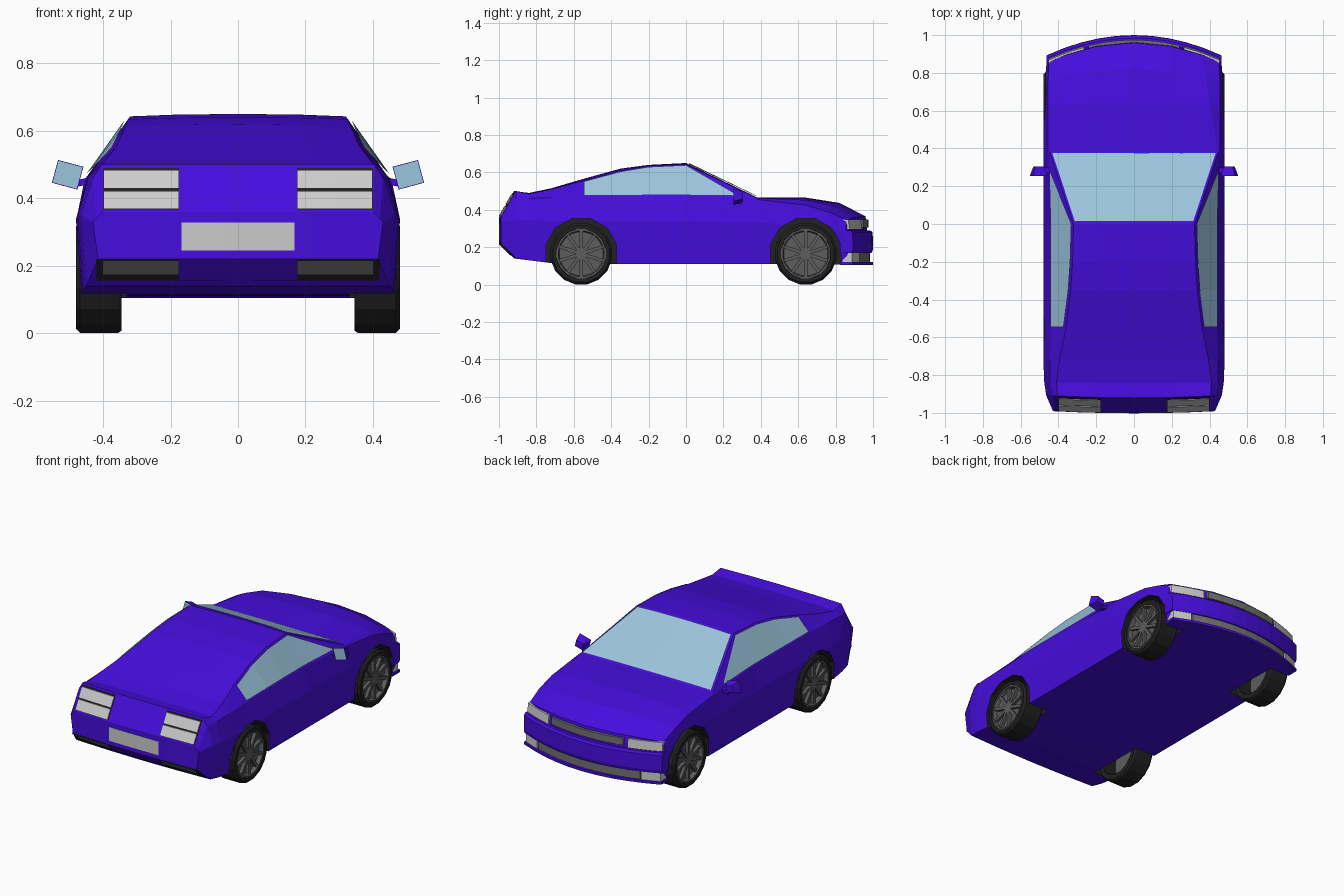
import bpy, bmesh, math
from mathutils import Matrix, Vector

if "Cube" in bpy.data.objects:
    bpy.data.objects.remove(bpy.data.objects["Cube"])


def material(name, r, g, b):
    m = bpy.data.materials.new(name)
    m.diffuse_color = (r, g, b, 1)
    m.use_nodes = True
    m.node_tree.nodes["Principled BSDF"].inputs["Base Color"].default_value = m.diffuse_color
    return m


PAINT = material("paint", 0.06, 0.004, 0.72)
GLASS = material("glass", 0.33, 0.56, 0.72)
BLACK = material("black", 0.015, 0.015, 0.015)
RIM = material("rim", 0.11, 0.11, 0.11)
MESH = material("grille_grey", 0.17, 0.17, 0.17)
LAMP = material("lamp", 0.55, 0.55, 0.55)


def make(name, verts, faces, mat):
    bm = bmesh.new()
    vs = [bm.verts.new(v) for v in verts]
    for f in faces:
        bm.faces.new([vs[i] for i in f])
    bmesh.ops.recalc_face_normals(bm, faces=bm.faces)
    return finish(name, bm, mat)


def finish(name, bm, mat):
    me = bpy.data.meshes.new(name)
    bm.to_mesh(me)
    bm.free()
    me.materials.append(mat)
    ob = bpy.data.objects.new(name, me)
    bpy.context.collection.objects.link(ob)
    return ob


def loft(name, rings, mat, caps=None, loop=False):
    """Skin closed rings of equal length; caps lists the end faces."""
    n, k = len(rings[0]), len(rings)
    faces = []
    for r in range(k if loop else k - 1):
        a, b = r * n, ((r + 1) % k) * n
        faces += [(a + i, a + (i + 1) % n, b + (i + 1) % n, b + i) for i in range(n)]
    if not loop:
        for c in caps or [range(n)]:
            faces += [tuple(c), tuple((k - 1) * n + i for i in c)]
    return make(name, [v for r in rings for v in r], faces, mat)


def grid(name, rows, mat):
    n = len(rows[0])
    faces = [(r * n + i, r * n + i + 1, r * n + n + i + 1, r * n + n + i)
             for r in range(len(rows) - 1) for i in range(n - 1)]
    return make(name, [v for r in rows for v in r], faces, mat)


# Body stations: y, floor z, waist x, shoulder x, z, roof edge x, z, centre z
ST = [(-1.0, .22, .43, .42, .34, .40, .36, .36),
      (-.92, .14, .465, .43, .46, .405, .50, .50),
      (-.84, .13, .475, .445, .46, .41, .485, .49),
      (-.72, .115, .48, .445, .465, .395, .51, .515),
      (-.55, .11, .48, .44, .47, .36, .555, .565),
      (-.35, .11, .48, .44, .47, .335, .61, .62),
      (-.20, .11, .48, .44, .47, .325, .635, .64),
      (0, .11, .48, .44, .47, .32, .643, .65),
      (.38, .11, .48, .455, .455, .445, .463, .466),
      (.64, .11, .478, .455, .425, .40, .452, .465),
      (.82, .107, .472, .455, .39, .38, .42, .437),
      (.96, .105, .463, .45, .345, .36, .357, .365),
      (.968, .105, .46, .45, .275, .36, .295, .30)]


def section(y):
    """Half cross-section from floor centre round to roof centre."""
    a, b = next((p, q) for p, q in zip(ST, ST[1:]) if p[0] <= y <= q[0])
    t = (y - a[0]) / (b[0] - a[0])
    _, zb, wm, ws, zs, wr, zr, zc = [p + (q - p) * t for p, q in zip(a, b)]
    bow = min(max((y - .64) / .3, 0), 1) * .5 if y > 0 else (-.06 if y < -.9 else 0)
    pts = [(0, zb), (wr * .55, zb), (wr, zb), (wm - .015, zb), (wm, (zb + zs) / 2 + .05),
           (ws, zs), (wr, zr), (wr * .55, zc - (zc - zr) * .25), (0, zc)]
    return [Vector((x, y - bow * x * x, z)) for x, z in pts]


def flip(v):
    return Vector((-v.x, v.y, v.z))


rings = []
for st in ST:
    h = section(st[0])
    rings.append(h + [flip(v) for v in h[7:0:-1]])
half_cap = [(0, 1, 7, 8), (1, 2, 6, 7), (2, 3, 4, 5, 6)]
caps = half_cap + [tuple((16 - i) % 16 for i in c) for c in half_cap]
body = loft("body", rings, PAINT, caps)

# Wheel wells cut from the body, lined in black
AXLES, HUB_Z = (-.56, .64), .165
bm = bmesh.new()
for y in AXLES:
    for s in (-1, 1):
        m = (Matrix.Translation((s * .47, y, HUB_Z)) @ Matrix.Rotation(math.pi / 2, 4, 'Y')
             @ Matrix.Rotation(math.pi / 12, 4, 'Z'))
        bmesh.ops.create_cone(bm, cap_ends=True, segments=12, radius1=.195,
                              radius2=.195, depth=.28, matrix=m)
cutter = finish("wheel_well_cutter", bm, BLACK)
cutter.hide_render = True
cutter.hide_viewport = True
mod = body.modifiers.new("wells", 'BOOLEAN')
mod.operation, mod.solver, mod.object = 'DIFFERENCE', 'EXACT', cutter
mod.material_mode = 'TRANSFER'

# Windscreen
rows = []
for y in (.012, .372):
    h = [v + Vector((0, .004, .006)) for v in section(y)[6:9]]
    h[0].x -= .01
    rows.append(h + [flip(v) for v in h[1::-1]])
grid("windscreen", rows, GLASS)

# Side windows follow the cabin side between shoulder and roof edge
for s, side in ((1, "right"), (-1, "left")):
    rows = []
    for y, lo, hi in ((-.545, .05, .90), (-.35, .04, .93), (-.2, .04, .94), (0, .04, .95), (.27, .2, .35)):
        h = section(y)
        rows.append([Vector((s * (p.x + .006), p.y, p.z + .004))
                     for p in (h[5].lerp(h[6], lo), h[5].lerp(h[6], hi))])
    grid(side + "_window", rows, GLASS)


def strip(name, x0, x1, prof, bow, mat, n=6):
    """Prism with a (y, z) profile, swept across x along the bowed bumper line."""
    xs = [x0 + (x1 - x0) * i / n for i in range(n + 1)]
    return loft(name, [[(x, y - bow * x * x, z) for y, z in prof] for x in xs], mat)


def box(y0, y1, z0, z1):
    return [(y0, z0), (y1, z0), (y1, z1), (y0, z1)]


# Nose: bumper, lip, grilles and lamps
strip("nose_bumper", -.463, .463, [(.93, .17), (.993, .17), (1, .19), (.998, .28), (.985, .29), (.93, .29)], .5, PAINT, 10)
strip("nose_lip", -.46, .46, box(.93, 1, .105, .12), .5, PAINT, 10)
strip("upper_grille", -.24, .24, box(.94, .975, .305, .347), .5, MESH)
strip("lower_grille", -.34, .34, box(.94, .985, .118, .172), .5, MESH, 8)
for s, side in ((1, "right"), (-1, "left")):
    strip(side + "_headlamp", s * .265, s * .452, [(.93, .295), (.976, .295), (.97, .348), (.93, .348)], .5, LAMP, 3)
    strip(side + "_nose_lamp", s * .35, s * .452, box(.94, .99, .12, .17), .5, LAMP, 2)


# Tail: panels laid on the sloping rear faces
def upper(z0, z1, off):
    f = lambda z: -1 + (z - .36) * .571 - off
    return [(f(z0), z0), (f(z1), z1), (f(z1) + .02, z1), (f(z0) + .02, z0)]


def lower(z0, z1, off):
    f = lambda z: -1 + (.22 - z) - off
    return [(f(z0), z0), (f(z1), z1), (f(z1) + .02, z1), (f(z0) + .02, z0)]


strip("plate", -.167, .167, box(-1.001, -.98, .245, .328), -.06, LAMP)
strip("tail_lower_trim", -.175, .175, lower(.155, .218, .004), -.06, PAINT)
for s, side in ((1, "right"), (-1, "left")):
    strip(side + "_tail_backing", s * .175, s * .40, upper(.366, .49, .003), -.06, BLACK, 2)
    for i, (a, b) in enumerate(((.37, .421), (.43, .483))):
        strip(f"{side}_tail_lamp_{i + 1}", s * .177, s * .397, upper(a, b, .007), -.06, LAMP, 2)
    strip(side + "_tail_vent_trim", s * .175, s * .42, lower(.156, .219, .003), -.06, BLACK, 2)
    strip(side + "_tail_vent", s * .177, s * .40, lower(.174, .214, .006), -.06, MESH, 2)


# Wheels
def lathe(name, s, y, prof, n, mat):
    rings = [[(s * x, y + r * math.cos(a), HUB_Z + r * math.sin(a)) for x, r in prof]
             for a in [2 * math.pi * (i + .5) / n for i in range(n)]]
    return loft(name, rings, mat, loop=True)


for y, end in zip(AXLES, ("rear", "front")):
    for s, side in ((1, "right"), (-1, "left")):
        tag = f"{end}_{side}"
        lathe(tag + "_tyre", s, y, [(.345, .132), (.345, .16), (.355, .167), (.468, .167),
                                    (.48, .155), (.48, .135), (.47, .132)], 16, BLACK)
        lathe(tag + "_rim", s, y, [(.452, .012), (.452, .118), (.476, .124), (.476, .136),
                                   (.44, .136), (.44, .012)], 20, RIM)
        # hub and ten spokes
        bm = bmesh.new()
        bmesh.ops.create_cone(bm, cap_ends=True, segments=10, radius1=.024, radius2=.024, depth=.028,
                              matrix=Matrix.Translation((s * .456, y, HUB_Z)) @ Matrix.Rotation(math.pi / 2, 4, 'Y'))
        for i in range(10):
            m = (Matrix.Translation((s * .458, y, HUB_Z)) @ Matrix.Rotation(math.tau * i / 10, 4, 'X')
                 @ Matrix.Translation((0, 0, .07)) @ Matrix.Diagonal((.024, .018, .108, 1)))
            bmesh.ops.create_cube(bm, size=1, matrix=m)
        finish(tag + "_spokes", bm, RIM)

# Door mirrors: tapered housing, stalk and glass facing the tail
for s, side in ((1, "right"), (-1, "left")):
    frame = Matrix.Translation((s * .505, .28, .47)) @ Matrix.Rotation(-s * math.radians(15), 4, 'Y')
    bm = bmesh.new()
    vs = bmesh.ops.create_cube(bm, size=1, matrix=Matrix.Diagonal((.078, .05, .07, 1)))["verts"]
    for v in vs:
        if v.co.y > 0:
            v.co.x *= .6
            v.co.z *= .55
    bm.transform(frame)
    bmesh.ops.create_cube(bm, size=1, matrix=Matrix.Translation((s * .46, .285, .448))
                          @ Matrix.Rotation(s * .2, 4, 'Y') @ Matrix.Diagonal((.06, .03, .02, 1)))
    finish(side + "_mirror", bm, PAINT)
    q = [frame @ Vector((x * .037, -.0265, z * .033)) for x, z in ((-1, -1), (1, -1), (1, 1), (-1, 1))]
    make(side + "_mirror_glass", q, [(0, 1, 2, 3)], GLASS)
